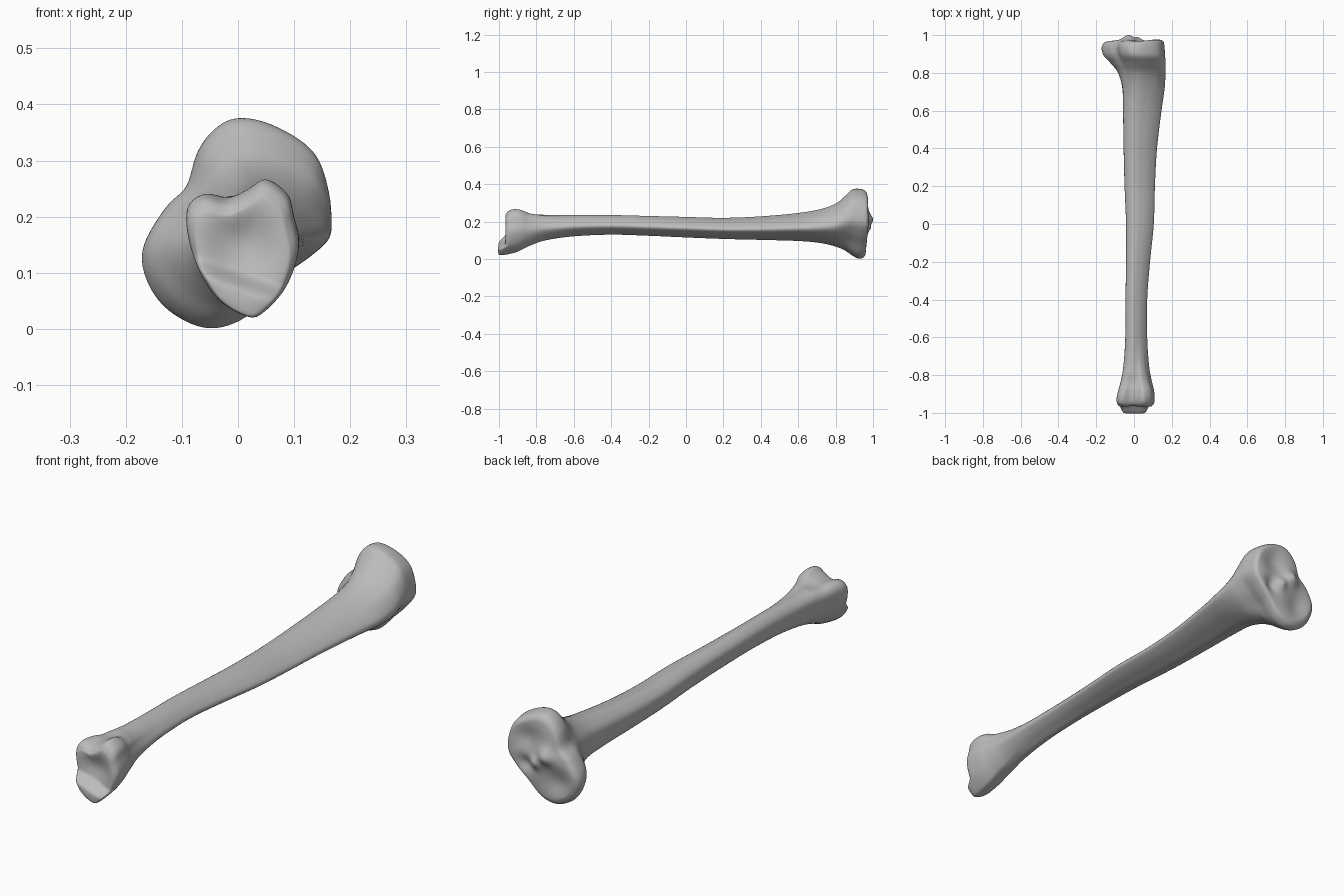
import bpy, bmesh, math

if "Cube" in bpy.data.objects:
    bpy.data.objects.remove(bpy.data.objects["Cube"])

SIDES = 96
STEPS = 7

# Cross-section outlines (x, z) in hundredths, counter-clockwise
KNEE_OUTLINE = [(17, 19), (16, 27), (13, 32), (6, 36), (0, 37), (-4, 35), (-7, 31), (-9, 25),
                (-13, 21), (-17, 14), (-16, 8), (-12, 3), (-5, 0), (2, 2), (8, 8), (13, 13)]
ANKLE_OUTLINE = [(11, 14), (10, 20), (9, 24), (5, 27), (2, 25), (-2, 23), (-6, 24), (-9, 21),
                 (-8, 13), (-4, 5), (2, 1), (5, 2), (9, 7)]
SHAFT_OUTLINE = [(10, -1), (7, 4), (2, 8), (-4, 10), (-9, 6), (-10, 0), (-9, -6), (-4, -10),
                 (2, -8), (7, -5)]

# Stations: y, left/right x, low/high z, blend (-1 ankle, 0 shaft, 1 knee)
STATIONS = [
    (-.965, -.078, .093, .022, .235, -1),
    (-.95, -.09, .106, .02, .257, -1),
    (-.92, -.092, .109, .03, .267, -1),
    (-.88, -.083, .106, .048, .262, -.9),
    (-.83, -.07, .094, .073, .243, -.65),
    (-.75, -.056, .08, .1, .236, -.3),
    (-.6, -.046, .07, .121, .236, 0),
    (-.4, -.045, .07, .13, .235, 0),
    (-.2, -.042, .085, .124, .23, 0),
    (0, -.042, .105, .115, .225, 0),
    (.2, -.05, .111, .107, .22, 0),
    (.4, -.055, .122, .102, .228, 0),
    (.6, -.058, .146, .096, .246, 0),
    (.72, -.062, .163, .085, .267, .1),
    (.8, -.085, .167, .066, .296, .4),
    (.85, -.123, .167, .045, .337, .75),
    (.89, -.16, .165, .018, .372, 1),
    (.93, -.172, .162, .001, .375, 1),
    (.957, -.165, .158, .008, .366, 1),
    (.968, -.148, .147, .025, .35, 1),
]


def spline(a, b, c, d, t):
    return tuple(.5 * (2 * q + (r - p) * t + (2 * p - 5 * q + 4 * r - s) * t * t
                       + (3 * q - p - 3 * r + s) * t ** 3) for p, q, r, s in zip(a, b, c, d))


def smooth(lo, hi, v):
    t = max(0, min(1, (v - lo) / (hi - lo)))
    return t * t * (3 - 2 * t)


def bump(x, z, cx, cz, size):
    return math.exp(-((x - cx) ** 2 + (z - cz) ** 2) / size ** 2)


def polar(outline):
    """Smooth an outline, fit it to a unit box and return its radius at each angle."""
    n = len(outline)
    pts = [spline(*(outline[(i + k) % n] for k in (-1, 0, 1, 2)), j / 12)
           for i in range(n) for j in range(12)]
    axes = []
    for values in zip(*pts):
        lo, hi = min(values), max(values)
        axes.append([2 * (v - lo) / (hi - lo) - 1 for v in values])
    polar_pts = sorted((math.atan2(z, x) % math.tau, math.hypot(x, z)) for x, z in zip(*axes))
    first, last = polar_pts[0], polar_pts[-1]
    polar_pts = ([(last[0] - math.tau, last[1])] + polar_pts + [(first[0] + math.tau, first[1])])
    radii = []
    for k in range(SIDES):
        angle = math.tau * k / SIDES
        for (a, ra), (b, rb) in zip(polar_pts, polar_pts[1:]):
            if a <= angle <= b:
                radii.append(ra + (rb - ra) * (angle - a) / max(b - a, 1e-9))
                break
    return radii


KNEE, ANKLE, SHAFT = polar(KNEE_OUTLINE), polar(ANKLE_OUTLINE), polar(SHAFT_OUTLINE)


def section(x0, x1, z0, z1, blend):
    """Blend the outlines and fit the result to a box."""
    end = KNEE if blend > 0 else ANKLE
    w = min(1, abs(blend))
    radii = [s + (e - s) * w for s, e in zip(SHAFT, end)]
    axes = []
    for fn, lo, hi in ((math.cos, x0, x1), (math.sin, z0, z1)):
        values = [r * fn(math.tau * k / SIDES) for k, r in enumerate(radii)]
        a, b = min(values), max(values)
        axes.append([lo + (hi - lo) * (v - a) / (b - a) for v in values])
    return list(zip(*axes))


def ankle_relief(x, z):
    # Hooked tip below a slanting ledge
    return -.036 * smooth(.1, .06, z + .35 * (x - .02))


def knee_relief(x, z):
    # Lower condyle sits slightly further back
    return -.008 * smooth(.2, .05, z) + .006 * smooth(.02, .1, x)


def ankle_cap(x, z, s):
    return .022 * bump(x, z, .01, .15, .065) * (1 - s ** 4) - .006 * (1 - s ** 6)


def knee_cap(x, z, s):
    dishes = bump(x, z, .07, .27, .06) + bump(x, z, -.085, .1, .06)
    ridge = bump(x, z, -.03, .21, .035) + .6 * bump(x, z, .02, .17, .025)
    pits = bump(x, z, .075, .15, .035)
    return (.008 - .02 * dishes + .026 * ridge - .022 * pits) * (1 - s ** 4)


# Rings along the bone
rings = []
last = len(STATIONS) - 1
for i in range(last):
    near = [STATIONS[max(0, min(last, i + k))] for k in (-1, 0, 1, 2)]
    for j in range(STEPS + (i == last - 1)):
        y, *box = spline(*near, j / STEPS)
        low, high = smooth(-.9, -.965, y), smooth(.87, .96, y)
        rings.append([(x, y + low * ankle_relief(x, z) + high * knee_relief(x, z), z)
                      for x, z in section(*box)])


def cap_rings(rim, y, relief, cap):
    """Shrink the rim towards its middle and shape the joint surface."""
    cx = sum(p[0] for p in rim) / SIDES
    cz = sum(p[2] for p in rim) / SIDES
    result = []
    for k in range(1, 24):
        s = 1 - k / 24
        ring = [(cx + (x - cx) * s, cz + (z - cz) * s) for x, _, z in rim]
        result.append([(x, y + relief(x, z) + cap(x, z, s), z) for x, z in ring])
    return result


ankle = cap_rings(rings[0], STATIONS[0][0], ankle_relief, ankle_cap)
knee = cap_rings(rings[-1], STATIONS[-1][0], knee_relief, knee_cap)
rings = ankle[::-1] + rings + knee

# Skin the rings into one closed surface
bm = bmesh.new()
loops = [[bm.verts.new(p) for p in ring] for ring in rings]
for a, b in zip(loops, loops[1:]):
    for k in range(SIDES):
        n = (k + 1) % SIDES
        bm.faces.new((a[k], a[n], b[n], b[k]))
bm.faces.new(loops[0])
bm.faces.new(loops[-1])
bmesh.ops.recalc_face_normals(bm, faces=bm.faces)
for _ in range(2):
    bmesh.ops.smooth_vert(bm, verts=bm.verts, factor=.5,
                          use_axis_x=True, use_axis_y=True, use_axis_z=True)
mesh = bpy.data.meshes.new("shin_bone")
bm.to_mesh(mesh)
bm.free()
bone = bpy.data.objects.new("shin_bone", mesh)
bpy.context.collection.objects.link(bone)
for face in mesh.polygons:
    face.use_smooth = True

# Grey bone material
grey = bpy.data.materials.new("bone_grey")
grey.use_nodes = True
grey.diffuse_color = (.5, .5, .5, 1)
grey.node_tree.nodes["Principled BSDF"].inputs["Base Color"].default_value = (.5, .5, .5, 1)
mesh.materials.append(grey)
